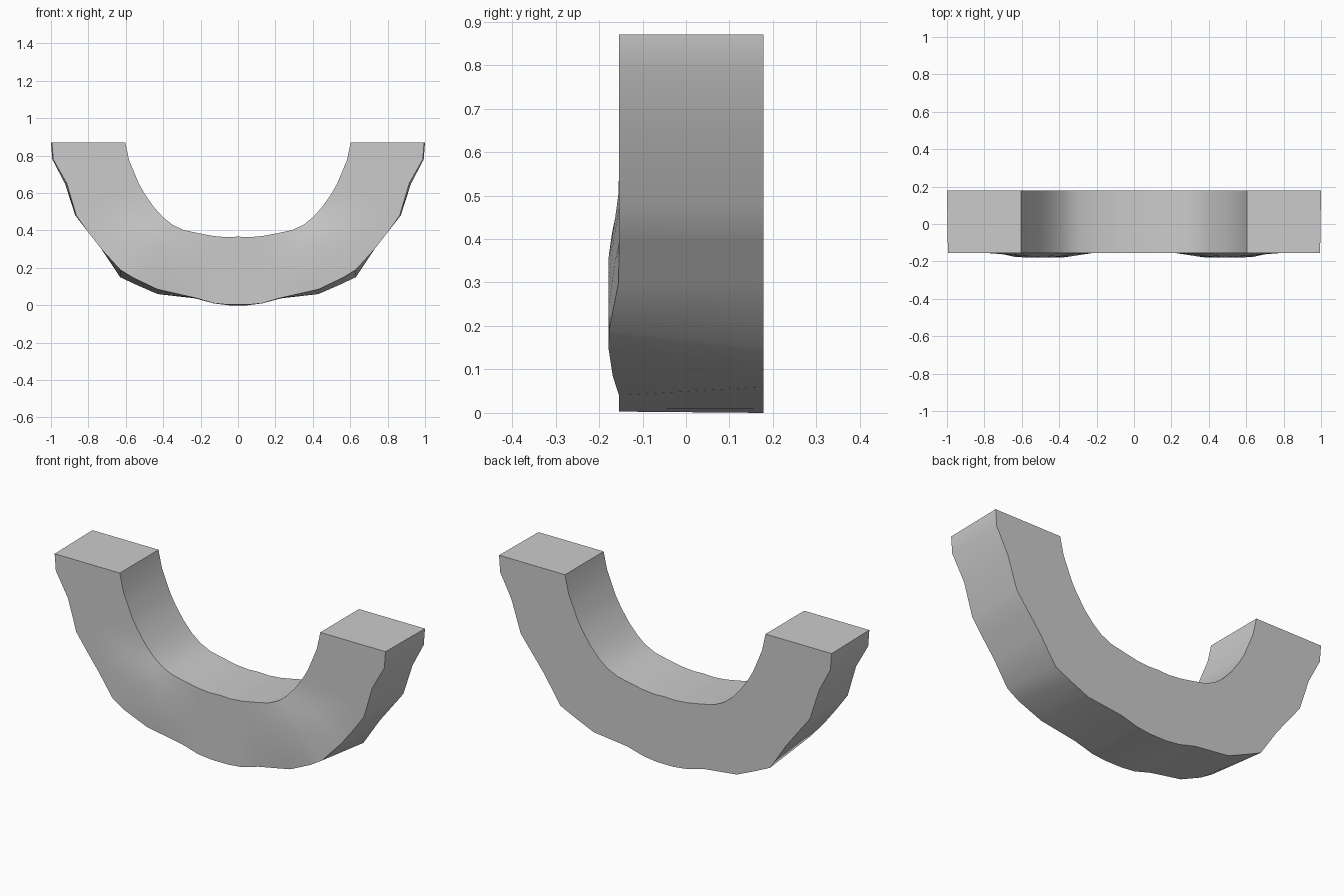
import bpy, bmesh, math

if "Cube" in bpy.data.objects:
    bpy.data.objects.remove(bpy.data.objects["Cube"])

FRONT, BACK = -0.154, 0.178

# Half-profile stations: inner (x, z), outer front (x, z), outer back (x, z)
STATIONS = [
    ((0, .367), (0, .003), (0, 0)),
    ((.06, .364), (.05, .003), (.05, 0)),
    ((.13, .37), (.13, .011), (.13, .01)),
    ((.21, .385), (.23, .04), (.23, .037)),
    ((.29, .402), (.43, .085), (.43, .06)),
    ((.35, .43), (.56, .147), (.54, .108)),
    ((.40, .47), (.63, .19), (.63, .15)),
    ((.45, .525), (.73, .30), (.73, .30)),
    ((.50, .597), (.80, .39), (.80, .39)),
    ((.53, .65), (.865, .48), (.87, .48)),
    ((.557, .715), (.915, .65), (.925, .65)),
    ((.582, .775), (.988, .78), (.993, .78)),
    ((.603, .87), (.995, .87), (1.0, .87)),
]


def bulge(x, z):
    """Forward swelling on the lower sides of the front face."""
    d = math.hypot(x - .5, z - .25)
    return .024 * max(0, min(1, (.24 - d) / .10))


bm = bmesh.new()
rings = []
for inner, outer, outer_back in STATIONS:
    ring = []
    for i in range(6):
        t = i / 5
        x = inner[0] + (outer[0] - inner[0]) * t
        z = inner[1] + (outer[1] - inner[1]) * t
        y = FRONT - (bulge(x, z) if i else 0)
        ring.append(bm.verts.new((x, y, z)))
    ring.append(bm.verts.new((outer_back[0], BACK, outer_back[1])))
    ring.append(bm.verts.new((inner[0], BACK, inner[1])))
    rings.append(ring)

# Skin between stations, then cap the arm end
for a, b in zip(rings, rings[1:]):
    n = len(a)
    for i in range(n):
        j = (i + 1) % n
        bm.faces.new((a[i], a[j], b[j], b[i]))
bm.faces.new(rings[-1])

# Mirror across x = 0 and weld the seam
geom = bm.verts[:] + bm.edges[:] + bm.faces[:]
bmesh.ops.mirror(bm, geom=geom, axis='X', merge_dist=0.0001)
bmesh.ops.remove_doubles(bm, verts=bm.verts[:], dist=0.0001)
bmesh.ops.recalc_face_normals(bm, faces=bm.faces[:])

mesh = bpy.data.meshes.new("curved_bracket")
bm.to_mesh(mesh)
bm.free()
bracket = bpy.data.objects.new("curved_bracket", mesh)
bpy.context.collection.objects.link(bracket)
bpy.context.view_layer.objects.active = bracket
bracket.select_set(True)
bpy.ops.object.shade_smooth_by_angle(angle=math.radians(30))
